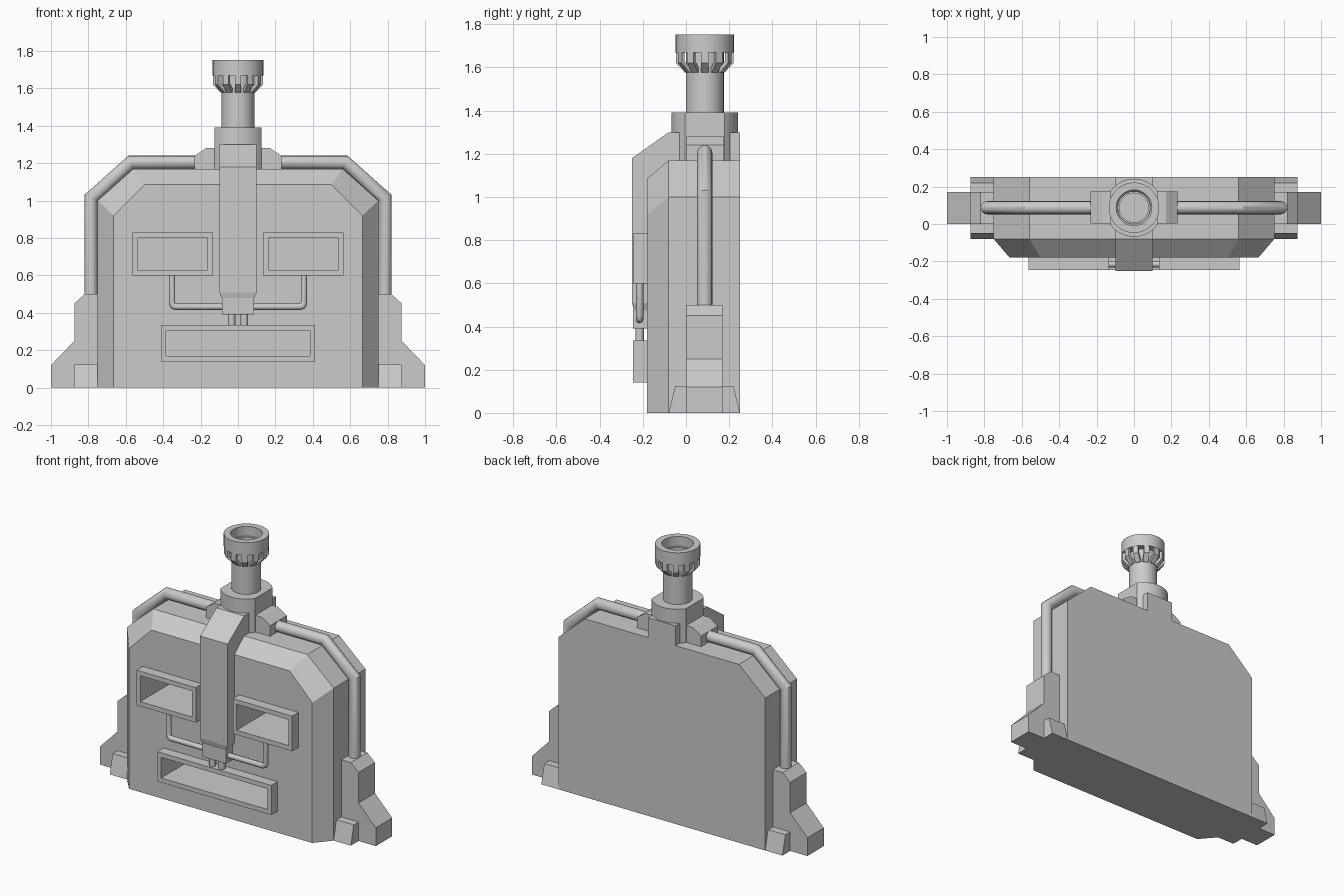
import bpy, bmesh, math
from mathutils import Vector

if "Cube" in bpy.data.objects:
    bpy.data.objects.remove(bpy.data.objects["Cube"])

CY = 0.087  # depth of the pipe and chimney centre line


def mesh_obj(name, verts, faces, smooth=False):
    me = bpy.data.meshes.new(name)
    me.from_pydata([tuple(v) for v in verts], [], faces)
    bm = bmesh.new()
    bm.from_mesh(me)
    bmesh.ops.recalc_face_normals(bm, faces=bm.faces)
    bm.to_mesh(me)
    bm.free()
    ob = bpy.data.objects.new(name, me)
    bpy.context.collection.objects.link(ob)
    if smooth:
        bpy.ops.object.select_all(action='DESELECT')
        ob.select_set(True)
        bpy.context.view_layer.objects.active = ob
        bpy.ops.object.shade_smooth_by_angle(angle=math.radians(35))
    return ob


def loft(name, rings, closed=False, smooth=False):
    """Skin equal-length vertex rings, capping both ends unless closed."""
    n, m = len(rings[0]), len(rings)
    faces = []
    for i in range(m if closed else m - 1):
        j = (i + 1) % m
        for k in range(n):
            l = (k + 1) % n
            faces.append((i * n + k, i * n + l, j * n + l, j * n + k))
    if not closed:
        faces += [tuple(range(n)), tuple(range((m - 1) * n, m * n))]
    return mesh_obj(name, [v for r in rings for v in r], faces, smooth)


def box(name, x0, x1, y0, y1, z0, z1):
    ring = lambda y: [(x0, y, z0), (x1, y, z0), (x1, y, z1), (x0, y, z1)]
    return loft(name, [ring(y0), ring(y1)])


def prism_xz(name, pts, y0, y1):
    return loft(name, [[(x, y, z) for x, z in pts] for y in (y0, y1)])


def lathe(name, prof, closed=False, n=32):
    rings = [[(r * math.cos(2 * math.pi * k / n), CY + r * math.sin(2 * math.pi * k / n), z)
              for k in range(n)] for r, z in prof]
    return loft(name, rings, closed, True)


def tube(name, path, radius, n=16):
    """Round pipe in an x-z plane with mitred corners."""
    p = [Vector(q) for q in path]
    rings = []
    for i, c in enumerate(p):
        a = (c - p[i - 1]).normalized() if i else (p[1] - c).normalized()
        b = (p[i + 1] - c).normalized() if i < len(p) - 1 else a
        t = (a + b).normalized()
        side = Vector((-t.z, 0, t.x)) / t.dot(a)
        rings.append([c + radius * (math.cos(2 * math.pi * k / n) * side
                                    + math.sin(2 * math.pi * k / n) * Vector((0, 1, 0)))
                      for k in range(n)])
    return loft(name, rings, smooth=True)


def cut(ob, cutter):
    m = ob.modifiers.new("recess", 'BOOLEAN')
    m.operation, m.solver, m.object = 'DIFFERENCE', 'EXACT', cutter
    cutter.hide_render = True
    cutter.display_type = 'WIRE'


# main body: arch outline with a chamfered front edge
def outline(w, x, zc, zt, y):
    half = [(w, 0), (w, zc), (x, zt)]
    return [(a, y, b) for a, b in half] + [(-a, y, b) for a, b in reversed(half)]


body = loft("body", [outline(0.665, 0.5, 0.92, 1.085, -0.18),
                     outline(0.75, 0.56, 1.0, 1.17, -0.08),
                     outline(0.75, 0.56, 1.0, 1.17, 0.25)])

# framed openings cut deep into the body
for name, x0, x1, z0, z1, bx, bz in (("left_window", -0.565, -0.135, 0.6, 0.83, 0.027, 0.03),
                                     ("right_window", 0.135, 0.565, 0.6, 0.83, 0.027, 0.03),
                                     ("lower_slot", -0.413, 0.413, 0.14, 0.335, 0.027, 0.03)):
    frame = box(name + "_frame", x0, x1, -0.245, -0.17, z0, z1)
    cutter = box(name + "_cutter", x0 + bx, x1 - bx, -0.4, 0.15, z0 + bz, z1 - bz)
    cut(frame, cutter)
    cut(body, cutter)

# central band running up the front and over the top
band = [(-0.25, 0.51), (-0.25, 1.18), (-0.08, 1.3), (0.25, 1.3),
        (0.25, 1.17), (-0.1, 1.1), (-0.1, 0.51)]
loft("center_band", [[(x, y, z) for y, z in band] for x in (-0.1, 0.1)])
taper = lambda w, y, z: [(-w, y, z), (w, y, z), (w, -0.15, z), (-w, -0.15, z)]
loft("band_end", [taper(0.085, -0.242, 0.475), taper(0.1, -0.25, 0.51)])
box("band_connector", -0.085, 0.085, -0.245, -0.17, 0.39, 0.48)

# parts repeated on both sides
for s, side in ((-1, "left"), (1, "right")):
    pt = lambda pts: [(s * x, z) for x, z in pts]
    prism_xz(side + "_buttress", pt([(0.74, 0), (1, 0), (1, 0.12), (0.875, 0.25),
                                     (0.875, 0.45), (0.82, 0.5), (0.74, 0.5)]), 0.0, 0.17)
    foot = [(-0.08, 0), (0.25, 0), (0.22, 0.125), (-0.05, 0.125)]
    loft(side + "_foot", [[(s * x, y, z) for y, z in foot] for x in (0.745, 0.875)])
    prism_xz(side + "_pipe_clamp", pt([(0.08, 1.15), (0.232, 1.15), (0.232, 1.24),
                                       (0.172, 1.28), (0.08, 1.28)]), 0.002, 0.175)
    tube(side + "_outer_pipe", [(s * x, CY, z) for x, z in
                                ((0.785, 0.45), (0.785, 1.016), (0.573, 1.205), (0.2, 1.205))], 0.035)
    tube(side + "_front_pipe", [(s * x, -0.215, z) for x, z in
                                ((0.353, 0.62), (0.353, 0.452), (0.347, 0.438),
                                 (0.333, 0.432), (0.07, 0.432))], 0.017, 12)
    tube(side + "_short_pipe", [(s * 0.034, -0.215, 0.4), (s * 0.034, -0.215, 0.32)], 0.02, 12)

# chimney collar: round block with flat left and right sides
a0 = math.acos(0.125 / 0.155)
arc = [a0 + (math.pi - 2 * a0) * k / 12 for k in range(13)]
arc += [a + math.pi for a in arc]
loft("chimney_collar", [[(0.155 * math.cos(a), CY + 0.155 * math.sin(a), z) for a in arc]
                        for z in (1.12, 1.392)], smooth=True)

# hollow chimney neck and cap ring
lathe("chimney_neck", [(0.088, 1.35), (0.088, 1.69), (0.078, 1.69), (0.078, 1.6)])
lathe("chimney_cap", [(0.135, 1.67), (0.135, 1.753), (0.095, 1.753), (0.095, 1.69),
                      (0.08, 1.67)], closed=True)

# bent ribs holding the cap
rib = [(0.08, 1.577), (0.092, 1.577), (0.133, 1.62), (0.133, 1.68),
       (0.117, 1.68), (0.117, 1.628), (0.08, 1.592)]
for i in range(12):
    a = math.radians(30 * i)
    c, d = math.cos(a), math.sin(a)
    loft(f"cap_rib_{i}", [[(r * c - t * d, CY + r * d + t * c, z) for r, z in rib]
                          for t in (-0.017, 0.017)])
